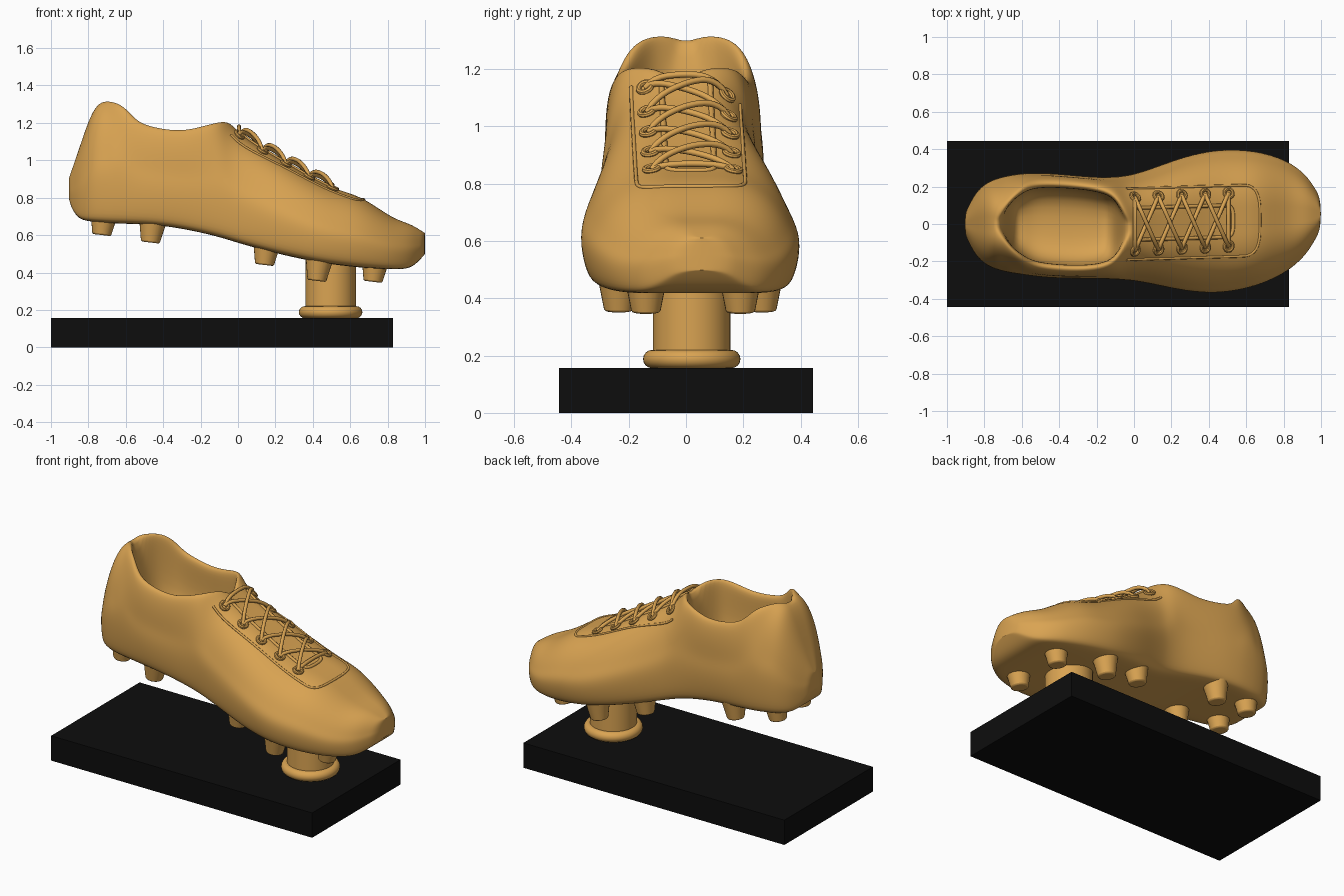
import bpy, bmesh, math
from mathutils import Vector
from mathutils.bvhtree import BVHTree

cube = bpy.data.objects.get("Cube")
if cube:
    bpy.data.objects.remove(cube)


def material(name, color):
    m = bpy.data.materials.new(name)
    m.use_nodes = True
    m.diffuse_color = (*color, 1)
    bsdf = next(n for n in m.node_tree.nodes if n.type == 'BSDF_PRINCIPLED')
    bsdf.inputs["Base Color"].default_value = (*color, 1)
    return m


gold = material("gold", (0.70, 0.37, 0.085))
black = material("black", (0.004, 0.004, 0.004))


def finish(name, mat):
    """Name, colour and shade the part that was just added."""
    ob = bpy.context.object
    ob.name = name
    ob.data.materials.append(mat)
    bpy.ops.object.shade_smooth_by_angle(angle=math.radians(40))


def side_name(side):
    return "left" if side > 0 else "right"


def smooth_curve(points):
    """Monotone cubic through the points, flat beyond its ends."""
    slopes = [(b[1] - a[1]) / (b[0] - a[0]) for a, b in zip(points, points[1:])]
    inner = [2 * s * t / (s + t) if s * t > 0 else 0 for s, t in zip(slopes, slopes[1:])]
    tangents = [slopes[0], *inner, slopes[-1]]

    def value(x):
        x = min(max(x, points[0][0]), points[-1][0])
        i = max(k for k in range(len(slopes)) if points[k][0] <= x)
        (xa, ya), (xb, yb) = points[i], points[i + 1]
        span = xb - xa
        t = (x - xa) / span
        u = 1 - t
        return (u * u * ((1 + 2 * t) * ya + t * span * tangents[i])
                + t * t * ((1 + 2 * u) * yb - u * span * tangents[i + 1]))
    return value


# Plinth, post and ring at its foot
bpy.ops.mesh.primitive_cube_add(size=1, location=(-.085, 0, .0785))
bpy.context.object.scale = (1.83, .886, .157)
finish("plinth", black)
POST_X, POST_Y = .495, .02
bpy.ops.mesh.primitive_cylinder_add(vertices=48, radius=.135, depth=.37,
                                    location=(POST_X, POST_Y, .34))
finish("post", gold)
bpy.ops.mesh.primitive_torus_add(major_radius=.138, minor_radius=.032, major_segments=48,
                                 minor_segments=16, location=(POST_X, POST_Y, .188))
finish("post_ring", gold)

# Boot profiles along its length
sole = smooth_curve([(-.905, .8), (-.89, .74), (-.85, .685), (-.7, .665), (-.44, .655), (-.18, .61),
                     (.1, .53), (.4, .46), (.65, .427), (.84, .417), (.92, .42), (1, .5)])
top = smooth_curve([(-.905, .9), (-.85, 1.06), (-.755, 1.3), (-.69, 1.325), (-.6, 1.29), (-.54, 1.21),
                    (-.3, 1.16), (-.08, 1.215), (-.05, 1.215), (0, 1.15), (.25, .99), (.52, .845),
                    (.65, .81), (.84, .685), (.92, .66), (1, .61)])
width = smooth_curve([(-.905, .05), (-.85, .165), (-.755, .237), (-.6, .27), (-.44, .28), (-.18, .27),
                      (0, .285), (.25, .355), (.45, .384), (.65, .362), (.84, .282), (.92, .215), (1, .08)])
centre = smooth_curve([(-.6, 0), (-.12, -.022), (.25, 0), (1, .055)])
rim_width = smooth_curve([(-.66, .6), (-.54, .95), (-.3, 1), (-.18, .95), (-.1, .78)])

# Half cross-sections as (width fraction, height fraction): shared sole, then vamp or open ankle
SOLE = [(0, 0), (.5, 0), (.84, 0), (.94, .05), (1, .27), (1, .43)]
VAMP = [(.93, .54), (.84, .7), (.7, .85), (.52, .95), (.36, .99), (.24, 1), (.15, 1), (.07, 1), (0, 1)]
ANKLE = [(.97, .54), (.97, .7), (.95, .84), (.9, .96), (.82, 1), (.74, .96), (.75, .8), (.74, .3), (0, .25)]


def half_section(x):
    is_open = -.67 < x < -.09
    low, tall = sole(x), top(x) - sole(x)
    half = []
    for i, (fy, fz) in enumerate(SOLE + (ANKLE if is_open else VAMP)):
        pull = min(max((i - 6) / 4, 0), 1) if is_open else 0
        half.append((fy * width(x) * (1 + pull * (rim_width(x) - 1)), low + fz * tall))
    return half


# Boot body lofted from heel to toe
STATIONS = [-.905, -.89, -.85, -.8, -.755, -.7, -.66, -.6, -.54, -.44, -.3, -.18, -.1, -.05, 0,
            .1, .25, .4, .52, .65, .76, .84, .92, .97, 1]
bm = bmesh.new()
rings = []
for x in STATIONS:
    half = half_section(x)
    loop = half + [(-y, z) for y, z in half[-2:0:-1]]
    rings.append([bm.verts.new((x, centre(x) + y, z)) for y, z in loop])
count = len(rings[0])
for a, b in zip(rings, rings[1:]):
    for i in range(count):
        j = (i + 1) % count
        bm.faces.new((a[i], a[j], b[j], b[i]))
for ring in (rings[0], rings[-1]):
    for i in range(count // 2):
        corners = [ring[i], ring[i + 1], ring[-i - 1], ring[-i]]
        bm.faces.new(list(dict.fromkeys(corners)))
bmesh.ops.recalc_face_normals(bm, faces=bm.faces)
mesh = bpy.data.meshes.new("boot_body")
bm.to_mesh(mesh)
bm.free()
mesh.materials.append(gold)
mesh.shade_smooth()
body = bpy.data.objects.new("boot_body", mesh)
bpy.context.collection.objects.link(body)
subdivision = body.modifiers.new("Subdivision", 'SUBSURF')
subdivision.levels = subdivision.render_levels = 2
bpy.context.view_layer.update()
surface = BVHTree.FromObject(body, bpy.context.evaluated_depsgraph_get())


def on_top(x, y):
    """Point and normal on the upper surface of the boot."""
    point, normal, _, _ = surface.ray_cast(Vector((x, y, 2)), Vector((0, 0, -1)))
    return point, normal


def tube(name, points, radius):
    curve = bpy.data.curves.new(name, 'CURVE')
    curve.dimensions = '3D'
    curve.bevel_depth = radius
    curve.bevel_resolution = 2
    curve.use_fill_caps = True
    spline = curve.splines.new('POLY')
    spline.points.add(len(points) - 1)
    for target, p in zip(spline.points, points):
        target.co = (*p, 1)
    spline.use_smooth = True
    curve.materials.append(gold)
    bpy.context.collection.objects.link(bpy.data.objects.new(name, curve))


def u_seam(name, start, end, half, radius):
    """U-shaped seam lying on the vamp, rounded at the toe end."""
    plan = [(start + (end - start) * k / 16, half) for k in range(16)]
    for k in range(11):
        a = math.pi / 2 * (1 - k / 10)
        plan.append((end + half * .6 * math.cos(a) ** .6, half * math.sin(a) ** .6))
    plan += [(x, -y) for x, y in plan[-2::-1]]
    tube(name, [on_top(x, y + .03 * x)[0] for x, y in plan], radius)


u_seam("eyestay_seam", -.04, .56, .19, .007)
u_seam("throat_edge", 0, .48, .085, .01)

# Eyelets in five pairs
eyes = {}
for i in range(5):
    for side in (-1, 1):
        x = .005 + .125 * i
        point, normal = on_top(x, side * .142 + .045 * x)
        eyes[i, side] = point
        bpy.ops.mesh.primitive_torus_add(major_radius=.024, minor_radius=.01, major_segments=20,
                                         minor_segments=8, location=point + normal * .004,
                                         rotation=normal.to_track_quat('Z', 'Y').to_euler())
        finish(f"eyelet_{i + 1}_{side_name(side)}", gold)


def lace(name, start, end, height):
    """Lace strand arching from one eyelet to another."""
    points = []
    for k in range(17):
        p = eyes[start].lerp(eyes[end], k / 16)
        p.z = max(p.z, on_top(p.x, p.y)[0].z) + height * math.sin(math.pi * k / 16.001) ** .6
        points.append(p)
    tube(name, points, .011)


# Crossed laces, with a straight strand at the top and bottom
for i in range(4):
    lace(f"lace_over_{i + 1}", (i, 1), (i + 1, -1), .05)
    lace(f"lace_under_{i + 1}", (i, -1), (i + 1, 1), .028)
lace("lace_top", (0, 1), (0, -1), .03)
lace("lace_bottom", (4, 1), (4, -1), .015)

# Studs under the sole: x, tip height, half spacing, centre y
STUDS = [(-.72, .6, .12, 0), (-.46, .56, .17, 0), (.15, .44, .2, 0),
         (.43, .355, .25, .015), (.73, .35, .165, .025)]
for i, (x, tip, gap, middle) in enumerate(STUDS):
    for side in (-1, 1):
        bpy.ops.mesh.primitive_cone_add(vertices=24, radius1=.05, radius2=.08, depth=.15,
                                        location=(x, middle + side * gap, tip + .075),
                                        rotation=(0, .12, 0))
        bevel = bpy.context.object.modifiers.new("Bevel", 'BEVEL')
        bevel.width, bevel.segments = .008, 2
        finish(f"stud_{i + 1}_{side_name(side)}", gold)
